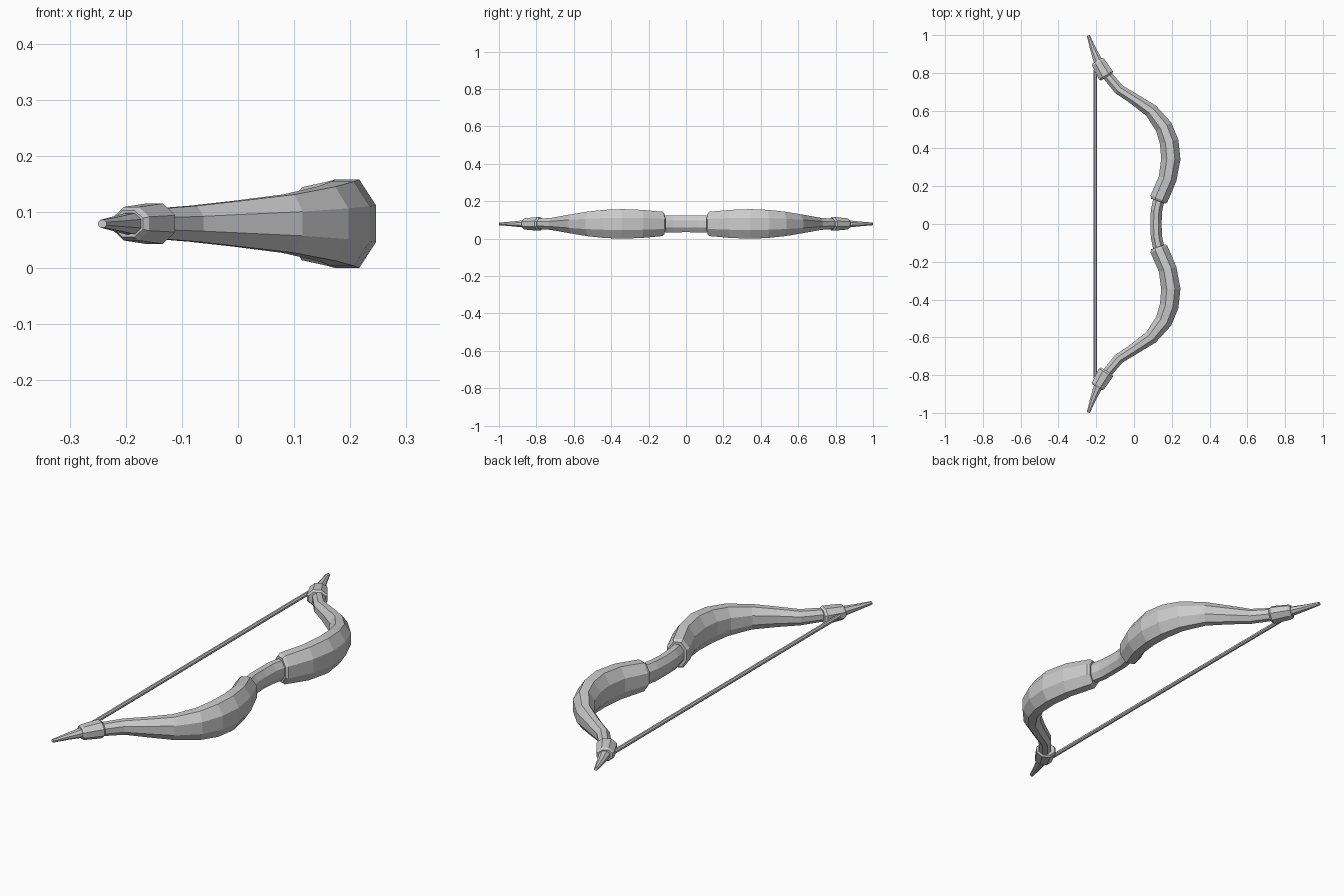
import bpy, bmesh
from math import pi, cos, sin
from mathutils import Vector

Z = 0.079          # height of the bow's centre plane
SIDES = 8


def loft(name, stations, mirror=True):
    """Skin octagonal sections (x, y, half_width, half_height) along a flat path."""
    bm = bmesh.new()
    pts = [Vector((s[0], s[1], 0)) for s in stations]
    k = 1 / cos(pi / SIDES)
    rings = []
    for i, (x, y, w, h) in enumerate(stations):
        t = (pts[min(i + 1, len(pts) - 1)] - pts[max(i - 1, 0)]).normalized()
        n = Vector((t.y, -t.x, 0))
        ring = []
        for j in range(SIDES):
            a = 2 * pi * (j + 0.5) / SIDES
            p = pts[i] + n * (w * k * cos(a)) + Vector((0, 0, Z + h * k * sin(a)))
            ring.append(bm.verts.new(p))
        rings.append(ring)
    for a, b in zip(rings, rings[1:]):
        for j in range(SIDES):
            m = (j + 1) % SIDES
            bm.faces.new((a[j], a[m], b[m], b[j]))
    bm.faces.new(rings[0])
    bm.faces.new(rings[-1])
    bmesh.ops.recalc_face_normals(bm, faces=bm.faces)
    mesh = bpy.data.meshes.new(name)
    bm.to_mesh(mesh)
    bm.free()
    obj = bpy.data.objects.new(name, mesh)
    bpy.context.collection.objects.link(obj)
    if mirror:
        mod = obj.modifiers.new("Mirror", 'MIRROR')
        mod.use_axis = (False, True, False)
        mod.use_mirror_merge = False
    return obj


# Recurved limbs, with a small bevel at the grip end
loft("limbs", [
    (0.128, 0.121, 0.040, 0.056), (0.132, 0.133, 0.048, 0.065),
    (0.178, 0.240, 0.048, 0.075), (0.195, 0.345, 0.051, 0.079),
    (0.186, 0.435, 0.050, 0.075), (0.157, 0.515, 0.046, 0.066),
    (0.090, 0.600, 0.037, 0.052), (0.000, 0.662, 0.030, 0.041),
    (-0.080, 0.713, 0.028, 0.032), (-0.155, 0.803, 0.026, 0.026)])

# Collars near the limb ends
loft("collars", [
    (-0.144, 0.779, 0.036, 0.029), (-0.149, 0.787, 0.043, 0.036),
    (-0.190, 0.856, 0.037, 0.030), (-0.195, 0.864, 0.030, 0.024)])

# Tapered tips
loft("tips", [
    (-0.180, 0.835, 0.026, 0.021), (-0.196, 0.876, 0.022, 0.018),
    (-0.216, 0.925, 0.016, 0.013), (-0.242, 0.998, 0.008, 0.007)])

# Slightly curved grip
loft("grip", [
    (0.136, -0.150, 0.030, 0.045), (0.119, -0.070, 0.030, 0.046),
    (0.116, 0.000, 0.030, 0.044), (0.119, 0.070, 0.030, 0.046),
    (0.136, 0.150, 0.030, 0.045)], mirror=False)

# Straight bowstring
loft("bowstring", [(-0.206, -0.815, 0.009, 0.009), (-0.206, 0.815, 0.009, 0.009)],
     mirror=False)
